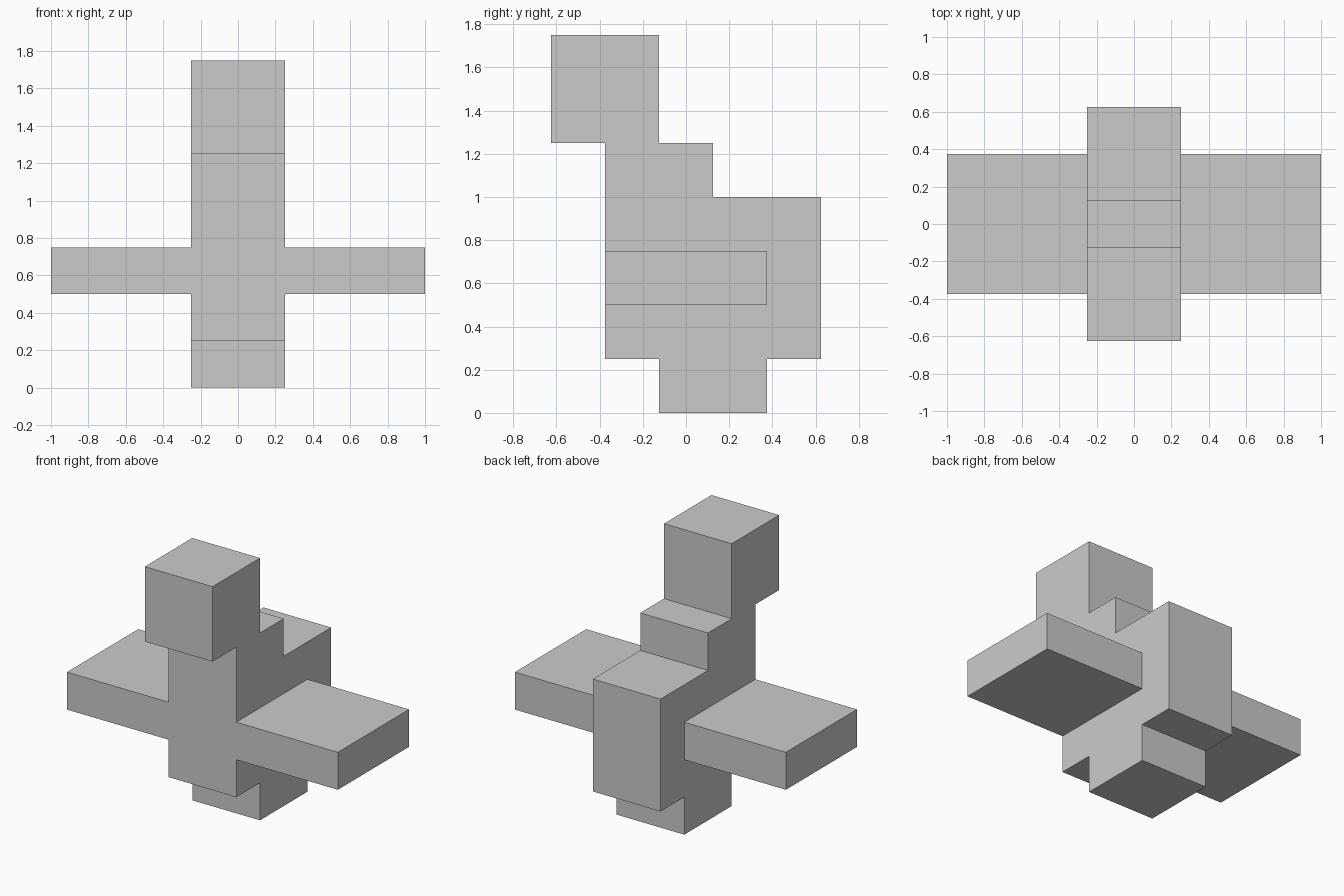
import bpy

if "Cube" in bpy.data.objects:
    bpy.data.objects.remove(bpy.data.objects["Cube"])


def box(name, x, y, z):
    """Add a box spanning the (min, max) range on each axis."""
    ranges = (x, y, z)
    bpy.ops.mesh.primitive_cube_add(size=1, location=[(a + b) / 2 for a, b in ranges])
    obj = bpy.context.object
    obj.name = obj.data.name = name
    for v in obj.data.vertices:
        for i, (a, b) in enumerate(ranges):
            v.co[i] *= b - a
    return obj


core = (-0.25, 0.25)  # shared width of the central stack

# Central stack, bottom to top
box("foot", core, (-0.125, 0.375), (0.0, 0.25))
box("body", core, (-0.375, 0.625), (0.25, 1.0))
box("neck", core, (-0.375, 0.125), (1.0, 1.25))
box("head", core, (-0.625, -0.125), (1.25, 1.75))

# Flat wings on both sides
for side, x in (("left", (-1.0, -0.25)), ("right", (0.25, 1.0))):
    box(side + "_wing", x, (-0.375, 0.375), (0.5, 0.75))
